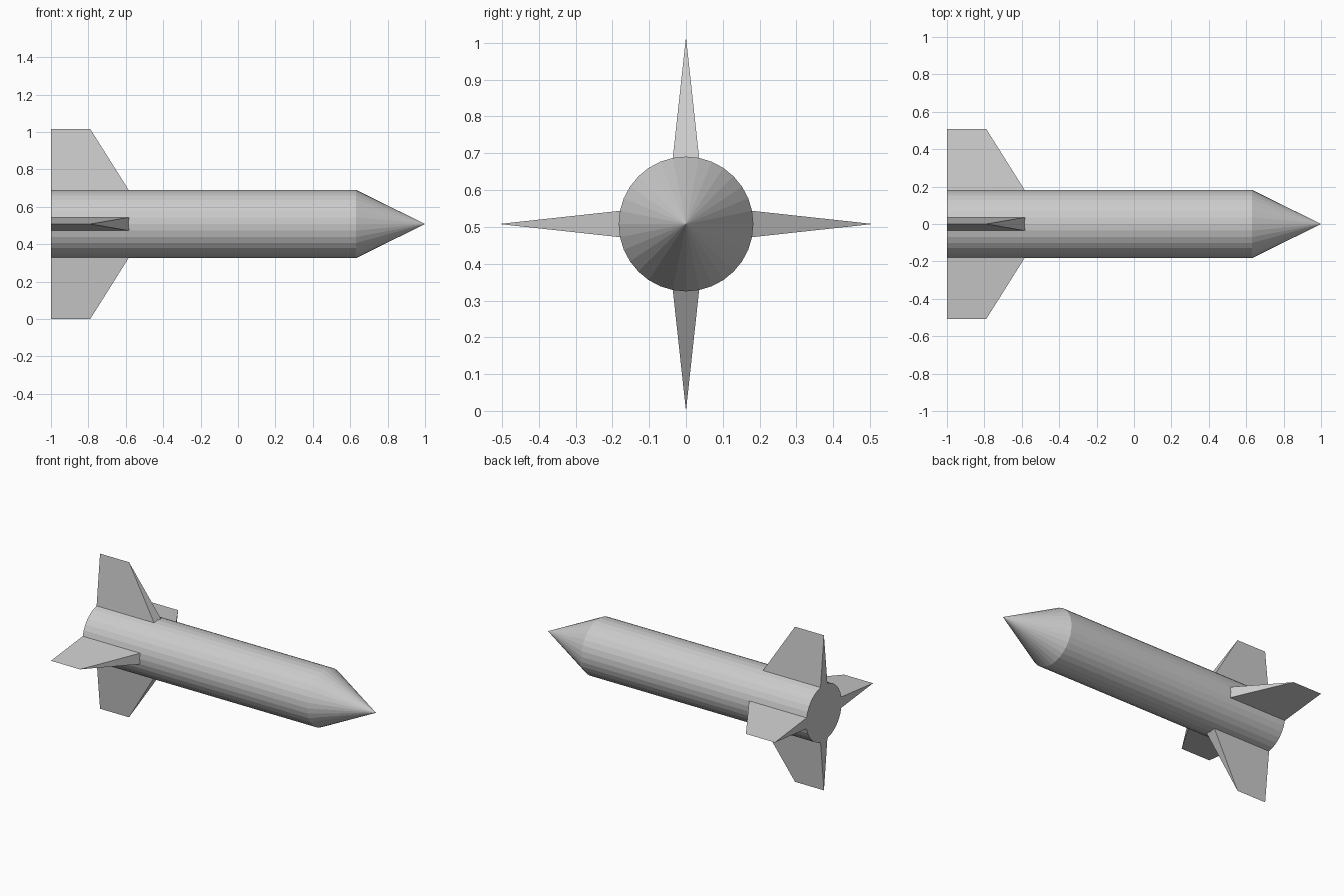
import bpy, bmesh
from math import pi
from mathutils import Matrix, Vector

if "Cube" in bpy.data.objects:
    bpy.data.objects.remove(bpy.data.objects["Cube"])

R = 0.183        # body radius
SPAN = 0.508     # fin tip distance from the axis
SIDES = 32
AXIS = Matrix.Translation((0, 0, SPAN))


def finish(name, bm):
    bmesh.ops.remove_doubles(bm, verts=bm.verts, dist=1e-5)
    bmesh.ops.recalc_face_normals(bm, faces=bm.faces)
    bm.transform(AXIS)
    mesh = bpy.data.meshes.new(name)
    bm.to_mesh(mesh)
    bm.free()
    obj = bpy.data.objects.new(name, mesh)
    bpy.context.collection.objects.link(obj)
    return obj


# Hull: rear disc, straight tube and pointed nose turned around the x axis
bm = bmesh.new()
profile = [(-1, 0), (-1, R), (0.63, R), (1, 0)]
verts = [bm.verts.new((x, 0, r)) for x, r in profile]
edges = [bm.edges.new(pair) for pair in zip(verts, verts[1:])]
bmesh.ops.spin(bm, geom=verts + edges, cent=(0, 0, 0), axis=(1, 0, 0),
               angle=2 * pi, steps=SIDES, use_merge=True)
finish("hull", bm)


# Four wedge fins: wide at the root, narrowing to a thin edge at the tip
def fin(name, angle):
    bm = bmesh.new()
    root, half = 0.168, 0.037
    back_l, back_r, front_r, front_l, tip_back, tip_front = [
        bm.verts.new(p) for p in (
            (-1, -half, root), (-1, half, root),
            (-0.576, half, root), (-0.576, -half, root),
            (-1, 0, SPAN), (-0.79, 0, SPAN))]
    for face in ((back_l, back_r, front_r, front_l),
                 (back_l, front_l, tip_front, tip_back),
                 (back_r, tip_back, tip_front, front_r),
                 (back_l, tip_back, back_r),
                 (front_l, front_r, tip_front)):
        bm.faces.new(face)
    bm.transform(Matrix.Rotation(angle, 4, 'X'))
    finish(name, bm)


for i, side in enumerate(("top", "front", "bottom", "back")):
    fin(side + "_fin", i * pi / 2)
